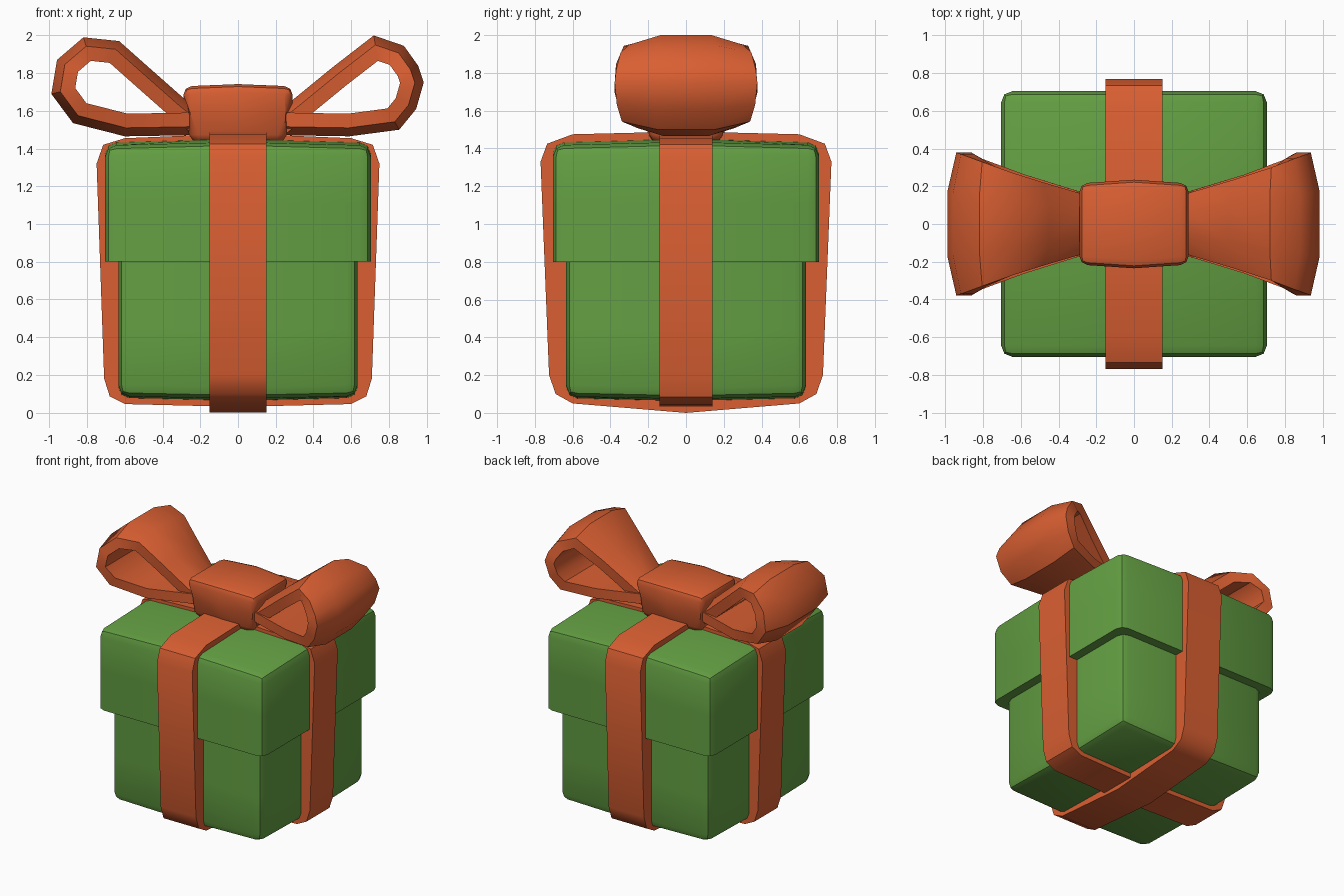
import bpy, bmesh, math
from mathutils import Vector

if "Cube" in bpy.data.objects:
    bpy.data.objects.remove(bpy.data.objects["Cube"])


def material(name, rgb):
    m = bpy.data.materials.new(name)
    m.diffuse_color = (*rgb, 1)
    m.use_nodes = True
    m.node_tree.nodes["Principled BSDF"].inputs["Base Color"].default_value = m.diffuse_color
    return m


GREEN = material("leaf green", (0.125, 0.345, 0.055))
ORANGE = material("ribbon orange", (0.70, 0.115, 0.032))


def finish(bm, name, mat, angle=42):
    bmesh.ops.recalc_face_normals(bm, faces=bm.faces)
    me = bpy.data.meshes.new(name)
    bm.to_mesh(me)
    bm.free()
    ob = bpy.data.objects.new(name, me)
    bpy.context.collection.objects.link(ob)
    me.materials.append(mat)
    bpy.ops.object.select_all(action='DESELECT')
    ob.select_set(True)
    bpy.context.view_layer.objects.active = ob
    bpy.ops.object.shade_smooth_by_angle(angle=math.radians(angle))
    return ob


def skin(rows, close_path):
    """Sweep equal closed sections into a tube, capped when the path is open."""
    bm = bmesh.new()
    vs = [[bm.verts.new(p) for p in r] for r in rows]
    n, k = len(vs), len(vs[0])
    for i in range(n if close_path else n - 1):
        a, b = vs[i], vs[(i + 1) % n]
        for j in range(k):
            bm.faces.new((a[j], a[(j + 1) % k], b[(j + 1) % k], b[j]))
    if not close_path:
        bm.faces.new(vs[0])
        bm.faces.new(vs[-1])
    return bm


def box_part(name, half, z_rim, z_end, bulge):
    """Box with a domed, rounded end; the rim at z_rim stays sharp."""
    bm = bmesh.new()
    bmesh.ops.create_cube(bm, size=2)
    bmesh.ops.subdivide_edges(bm, edges=bm.edges[:], cuts=1, use_grid_fill=True)
    end_up = z_end > z_rim
    for v in bm.verts:
        t = (v.co.z + 1) / 2 if end_up else (1 - v.co.z) / 2
        centre = (abs(v.co.x) < .5) + (abs(v.co.y) < .5)
        z = z_rim + (z_end - z_rim) * t
        if t > .9:
            z += bulge * centre
        v.co = (v.co.x * half, v.co.y * half, z)
    edges = [e for e in bm.edges if e.calc_face_angle(0) > 1
             and not all(abs(v.co.z - z_rim) < 1e-4 for v in e.verts)]
    bmesh.ops.bevel(bm, geom=edges, offset=.06, segments=2, profile=.5, affect='EDGES')
    return finish(bm, name, GREEN)


box_part("box_body", .635, .80, .088, -.014)
box_part("box_lid", .705, .80, 1.415, .02)


# Ribbon bands around the box
def band(name, half_profile, width, along_x):
    pts = half_profile + [(-a, z) for a, z in half_profile[-2:0:-1]]
    rows = []
    for a, z in pts:
        ia, iz = a * (1 - .12 / .75), .75 + (z - .75) * (1 - .12 / .73)
        sec = [(a, -width, z), (a, width, z), (ia, width, iz), (ia, -width, iz)]
        rows.append([(p, q, r) if along_x else (q, p, r) for p, q, r in sec])
    return finish(skin(rows, True), name, ORANGE)


band("ribbon_front_back", [(0, 1.49), (.6, 1.475), (.735, 1.425), (.77, 1.33),
                           (.725, .2), (.69, .1), (.6, .05), (0, 0)], .15, False)
band("ribbon_sides", [(0, 1.48), (.6, 1.455), (.715, 1.42), (.75, 1.32),
                      (.71, .18), (.68, .085), (.6, .045), (0, .03)], .14, True)


# Bow loops, flaring outwards, with a crowned outer face
def bow_loop(name, path, side):
    P = [Vector(p) for p in path]
    rows = []
    for i, p in enumerate(P):
        d1 = (p - P[max(i - 1, 0)]) if i else P[1] - p
        d2 = (P[i + 1] - p) if i < len(P) - 1 else d1
        d1, d2 = d1.normalized(), d2.normalized()
        t = (d1 + d2).normalized()
        n = Vector((t.y, -t.x)) / max(t.dot(d1), .7)
        w = .17 + (p.x - .28) * .295
        row = []
        for f, off in ((-1, .045), (-.45, 0), (.45, 0), (1, .045), (1, .12), (-1, .12)):
            q = p - n * off
            row.append((side * q.x, f * w, q.y))
        rows.append(row)
    return finish(skin(rows, False), name, ORANGE)


bow_loop("bow_loop_right", [(.12, 1.475), (.3, 1.47), (.59, 1.465), (.855, 1.5),
                            (.945, 1.61), (.985, 1.75), (.955, 1.84), (.88, 1.945),
                            (.72, 2.0), (.5, 1.83), (.28, 1.65), (.15, 1.55)], 1)
bow_loop("bow_loop_left", [(.12, 1.475), (.3, 1.47), (.6, 1.465), (.875, 1.535),
                           (.99, 1.69), (.96, 1.87), (.82, 1.99), (.63, 1.97),
                           (.45, 1.81), (.28, 1.66), (.15, 1.56)], -1)

# Knot: tapered, softly swollen and bevelled block
bm = bmesh.new()
bmesh.ops.create_cube(bm, size=2)
bmesh.ops.subdivide_edges(bm, edges=bm.edges[:], cuts=1, use_grid_fill=True)
for v in bm.verts:
    x, y, z = v.co
    taper = 1 if z > -.5 else .85
    swell = .02 if abs(x) < .5 else 0
    v.co = (x * .29 * taper, y * (.215 + swell) * taper,
            1.58 + z * .15 + (swell * .6 if z > .5 else 0))
edges = [e for e in bm.edges if e.calc_face_angle(0) > .8]
bmesh.ops.bevel(bm, geom=edges, offset=.045, segments=2, profile=.5, affect='EDGES')
finish(bm, "bow_knot", ORANGE)
